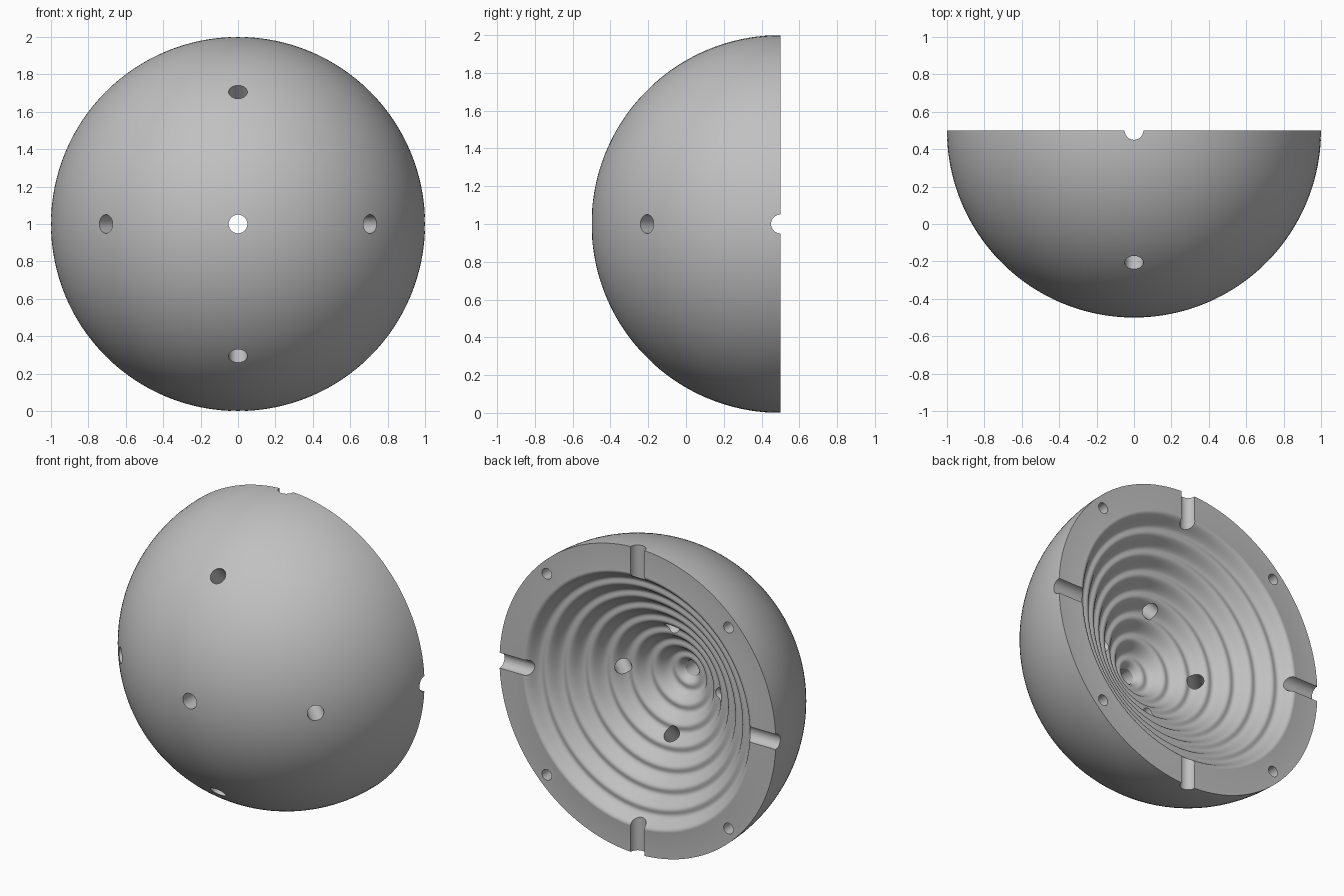
import bpy
import bmesh
from math import sin, cos, pi, sqrt
from mathutils import Vector, Matrix

if "Cube" in bpy.data.objects:
    bpy.data.objects.remove(bpy.data.objects["Cube"], do_unlink=True)

CENTRE = Vector((0, 0.5, 1))
RADIUS = 1.0
MOUTH = 0.84       # cavity radius at the rim
DEPTH = 0.6        # cavity depth on the axis
RIPPLES = 8
WAVE = 0.015
SEGMENTS = 128

grey = bpy.data.materials.new("plain grey")
grey.use_nodes = True
colour = (0.53, 0.53, 0.53, 1)
grey.diffuse_color = colour
grey.node_tree.nodes["Principled BSDF"].inputs["Base Color"].default_value = colour


def make_object(name, bm):
    mesh = bpy.data.meshes.new(name)
    bm.to_mesh(mesh)
    bm.free()
    mesh.materials.append(grey)
    obj = bpy.data.objects.new(name, mesh)
    bpy.context.collection.objects.link(obj)
    return obj


def cylinder(start, end, radius):
    """Cutter running between two points given relative to the dome centre."""
    start, end = Vector(start), Vector(end)
    axis = end - start
    turn = axis.to_track_quat('Z', 'Y').to_matrix().to_4x4()
    bm = bmesh.new()
    bmesh.ops.create_cone(bm, cap_ends=True, segments=40, radius1=radius,
                          radius2=radius, depth=axis.length,
                          matrix=Matrix.Translation(CENTRE + (start + end) / 2) @ turn)
    obj = make_object("hole_cutter", bm)
    obj.hide_render = True
    return obj


# Half-dome shell: outer arc plus rippled conical cavity, revolved about y
steps = 56
profile = [(RADIUS * sin(pi / 2 * i / steps), RADIUS * cos(pi / 2 * i / steps))
           for i in range(steps + 1)]
steps = RIPPLES * 16
for i in range(steps + 1):
    t = 1 - i / steps
    profile.append((MOUTH * t, DEPTH * (1 - t) + WAVE * sin(2 * pi * RIPPLES * t)))

bm = bmesh.new()
verts = [bm.verts.new(CENTRE + Vector((r, -d, 0))) for r, d in profile]
edges = [bm.edges.new(pair) for pair in zip(verts, verts[1:])]
bmesh.ops.spin(bm, geom=verts + edges, cent=CENTRE, axis=(0, 1, 0),
               angle=2 * pi, steps=SEGMENTS)
bmesh.ops.remove_doubles(bm, verts=bm.verts[:], dist=0.0001)
bmesh.ops.recalc_face_normals(bm, faces=bm.faces[:])
dome = make_object("rippled_half_dome", bm)

# Axial hole and the two crossing half-round slots on the rim
cutters = [cylinder((0, -1.2, 0), (0, -0.3, 0), 0.05),
           cylinder((-1.2, 0, 0), (1.2, 0, 0), 0.05),
           cylinder((0, 0, -1.2), (0, 0, 1.2), 0.05)]

# Slanted holes through the wall and blind pin holes in the rim
for k in range(4):
    a = k * pi / 2
    ray = Vector((cos(a), -1, sin(a))) / sqrt(2)
    cutters.append(cylinder(ray * 0.25, ray * 1.2, 0.05))
    b = a + pi / 4
    pin = Vector((cos(b), 0, sin(b))) * 0.93
    cutters.append(cylinder(pin + Vector((0, 0.1, 0)), pin - Vector((0, 0.12, 0)), 0.035))

bpy.ops.object.select_all(action='DESELECT')
bpy.context.view_layer.objects.active = dome
dome.select_set(True)
for cutter in cutters:
    mod = dome.modifiers.new("cut", 'BOOLEAN')
    mod.operation = 'DIFFERENCE'
    mod.solver = 'EXACT'
    mod.object = cutter
    bpy.ops.object.modifier_apply(modifier=mod.name)
    bpy.data.objects.remove(cutter, do_unlink=True)

bpy.ops.object.shade_smooth_by_angle(angle=pi / 6)
